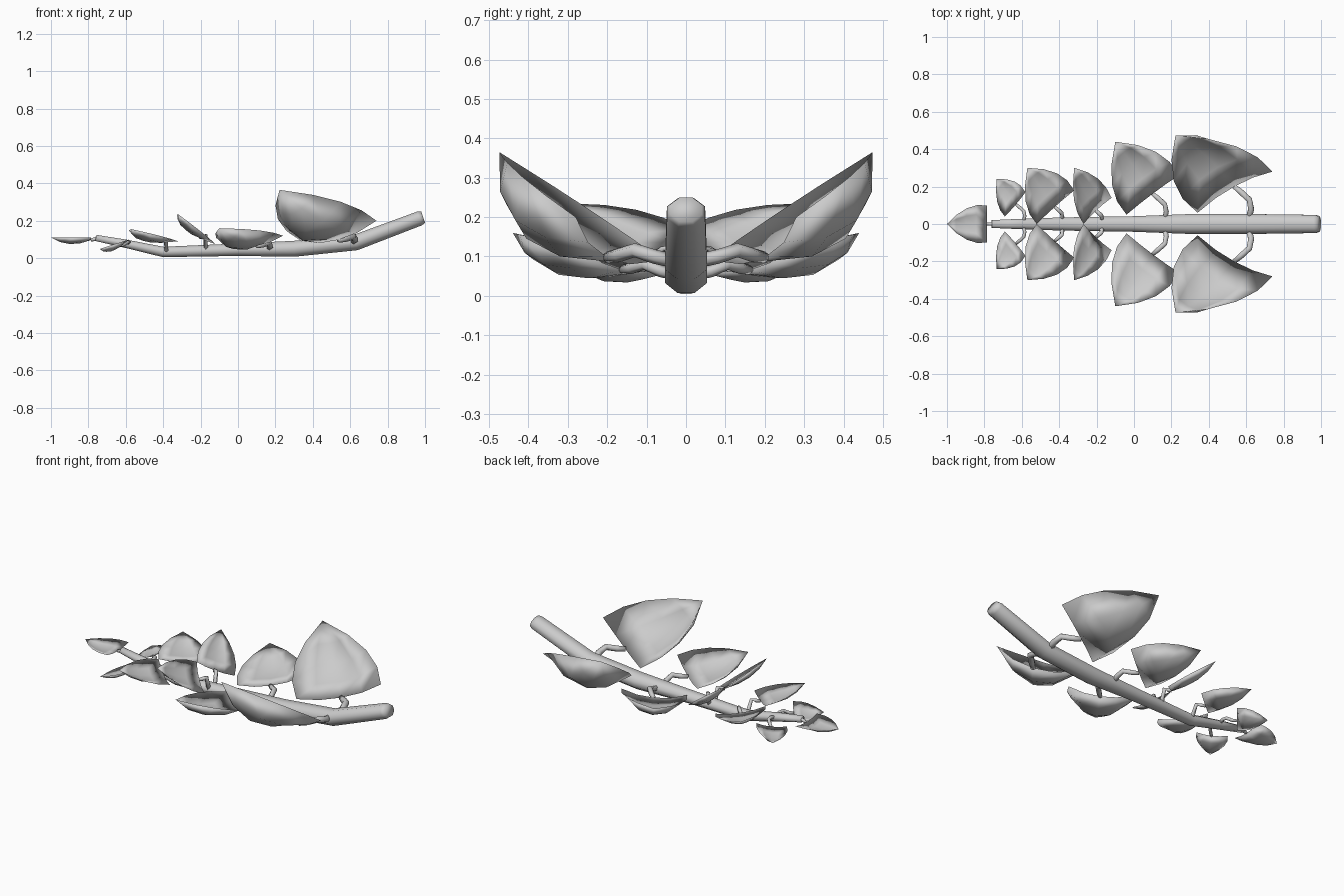
import bpy, bmesh, math
from mathutils import Vector

if "Cube" in bpy.data.objects:
    bpy.data.objects.remove(bpy.data.objects["Cube"], do_unlink=True)

GREY = (0.6, 0.6, 0.6, 1)
mat = bpy.data.materials.new("plain grey")
mat.use_nodes = True
mat.diffuse_color = GREY
mat.node_tree.nodes["Principled BSDF"].inputs["Base Color"].default_value = GREY


def finish(name, bm):
    """Make a fully smooth object from the mesh."""
    bmesh.ops.recalc_face_normals(bm, faces=bm.faces)
    for f in bm.faces:
        f.smooth = True
    mesh = bpy.data.meshes.new(name)
    bm.to_mesh(mesh)
    bm.free()
    mesh.materials.append(mat)
    bpy.context.collection.objects.link(bpy.data.objects.new(name, mesh))


def tube(name, path, radii, sides=8, widen=1.0):
    """Capped tube along a path; widen stretches it sideways."""
    bm = bmesh.new()
    path = [Vector(p) for p in path]
    rings = []
    for i, p in enumerate(path):
        d = (path[min(i + 1, len(path) - 1)] - path[max(i - 1, 0)]).normalized()
        side = Vector((0, 0, 1)).cross(d).normalized()
        up = d.cross(side)
        ring = []
        for k in range(sides):
            a = math.tau * (k + 0.5) / sides
            ring.append(bm.verts.new(p + radii[i] * (side * widen * math.cos(a) + up * math.sin(a))))
        rings.append(ring)
    for r, s in zip(rings, rings[1:]):
        for k in range(sides):
            j = (k + 1) % sides
            bm.faces.new((r[k], r[j], s[j], s[k]))
    bm.faces.new(rings[0][::-1])
    bm.faces.new(rings[-1])
    finish(name, bm)


def through(a, b, c, t):
    """Quadratic curve through three points."""
    return a * (1 - t) * (1 - 2 * t) + b * 4 * t * (1 - t) + c * t * (2 * t - 1)


def leaf(name, inner, outer, tip, depth, flip=1, nu=4, nv=4):
    """Closed cupped leaf: upper and lower sheets share one rim.
    Returns the middle of its base edge."""
    a, b, t = Vector(inner), Vector(outer), Vector(tip)
    for p in (a, b, t):
        p.y *= flip
    normal = (b - a).cross(t - a).normalized() * flip
    spread = (b - a) * 0.17
    left, right = (a + t) / 2 - spread, (b + t) / 2 + spread
    base = (a + b) / 2 - normal * depth * 0.4
    bm = bmesh.new()
    point = bm.verts.new(t)
    rim = {}
    for sink in (1.0, 0.7):
        belly = (left + right) / 2 - normal * depth * sink + (t - base) * 0.03
        rows = []
        for j in range(nv):
            v = j / nv
            l, c, r = through(a, left, t, v), through(base, belly, t, v), through(b, right, t, v)
            row = []
            for i in range(nu + 1):
                u = i / nu
                sag = 1 - abs(2 * u - 1) ** 2.2
                p = l.lerp(r, u) + (c - (l + r) / 2) * sag
                if j == 0 or i in (0, nu):
                    if (i, j) not in rim:
                        rim[i, j] = bm.verts.new(p)
                    row.append(rim[i, j])
                else:
                    row.append(bm.verts.new(p))
            rows.append(row)
        for r, s in zip(rows, rows[1:]):
            for i in range(nu):
                bm.faces.new((r[i], r[i + 1], s[i + 1], s[i]))
        for i in range(nu):
            bm.faces.new((rows[-1][i], rows[-1][i + 1], point))
    finish(name, bm)
    return base


# Bent main branch with bevelled thick end
branch = [(-0.76, 0.108, 0.018), (-0.6, 0.077, 0.024), (-0.4, 0.033, 0.03), (0, 0.045, 0.036),
          (0.3, 0.05, 0.046), (0.63, 0.084, 0.046), (0.97, 0.212, 0.042), (0.99, 0.219, 0.035)]
tube("branch", [(x, 0, z) for x, z, r in branch], [r for x, z, r in branch], widen=1.25)


def branch_height(x):
    for (x0, z0, _), (x1, z1, _) in zip(branch, branch[1:]):
        if x0 <= x <= x1:
            return z0 + (z1 - z0) * (x - x0) / (x1 - x0)
    return branch[0][1]


# Leaf pairs: inner corner, outer corner, tip, cup depth, stalk radius
pairs = [
    ((0.34, 0.06, 0.09), (0.74, 0.28, 0.20), (0.222, 0.474, 0.365), 0.14, 0.018),
    ((-0.04, 0.05, 0.075), (0.24, 0.26, 0.12), (-0.1, 0.44, 0.16), 0.08, 0.015),
    ((-0.27, 0, 0.17), (-0.12, 0.14, 0.075), (-0.32, 0.30, 0.235), 0.037, 0.012),
    ((-0.52, 0, 0.12), (-0.32, 0.18, 0.09), (-0.57, 0.30, 0.155), 0.04, 0.011),
    ((-0.69, 0.04, 0.06), (-0.58, 0.17, 0.10), (-0.735, 0.24, 0.05), 0.03, 0.01),
]
for n, (inner, outer, tip, depth, r) in enumerate(pairs, 1):
    for side, flip in (("left", 1), ("right", -1)):
        end = leaf(f"{side}_leaf_{n}", inner, outer, tip, depth, flip)
        reach = abs(end.y)
        x = end.x + 0.35 * reach
        z = branch_height(x)
        # Curved stalk joining the branch to the leaf base
        path = [(x, 0, z), (x + 0.1 * reach, 0.4 * end.y, z + r),
                (x + 0.05 * reach, 0.65 * end.y, max(z, end.z) + r),
                (end.x + 0.18 * reach, 0.85 * end.y, end.z + 0.3 * r),
                (end.x, end.y, end.z)]
        tube(f"{side}_stalk_{n}", path, [r, r, r, r, 0.8 * r], sides=6)

# Single leaf at the thin end, joined by a short stalk
base = leaf("end_leaf", (-0.787, -0.1, 0.11), (-0.787, 0.1, 0.11), (-1, 0, 0.11), 0.035)
tube("end_stalk", [base, (-0.75, 0, 0.106)], [0.008, 0.012], sides=6)
